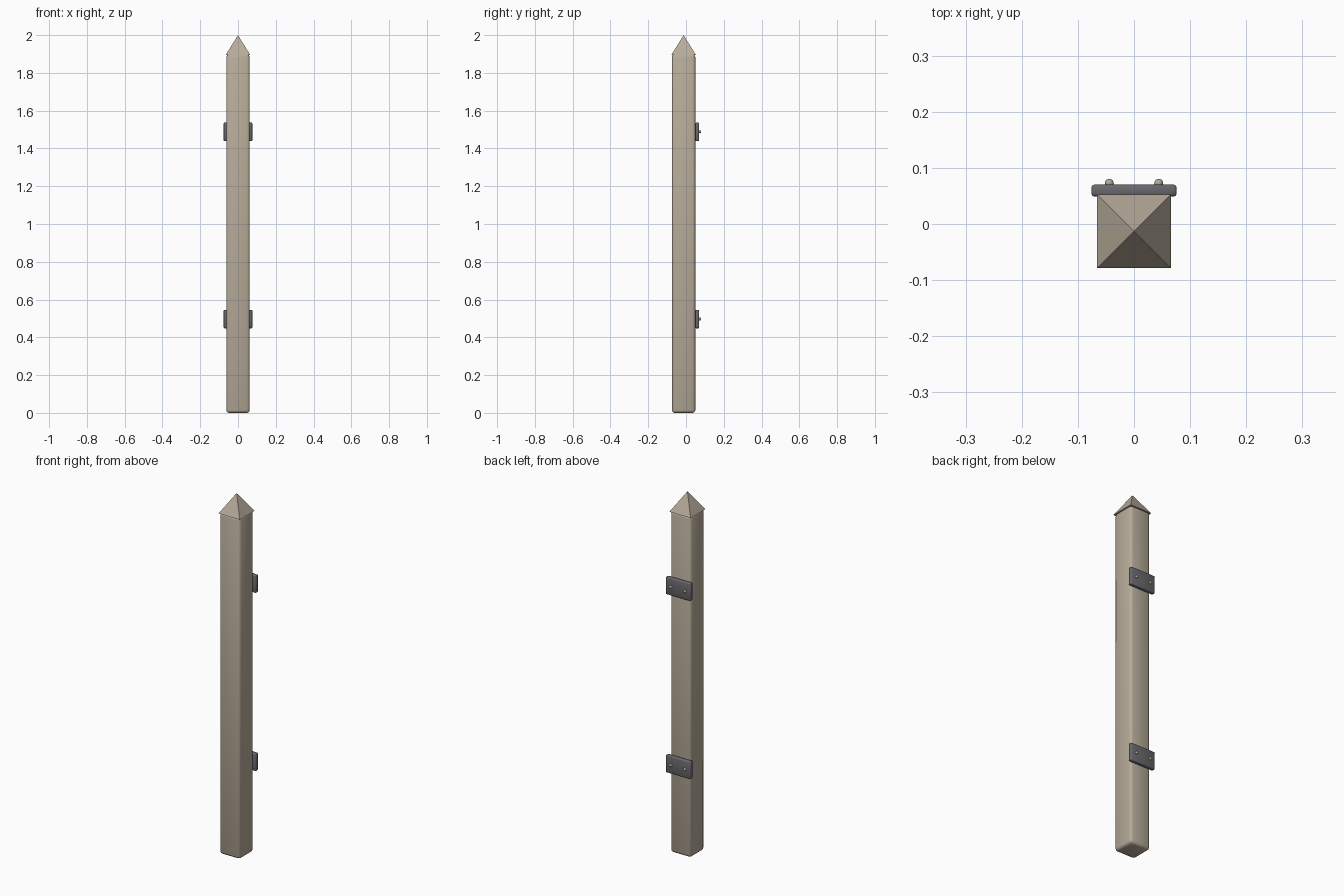
import bpy, math

if "Cube" in bpy.data.objects:
    bpy.data.objects.remove(bpy.data.objects["Cube"], do_unlink=True)


def material(name, color, metallic=0.0):
    mat = bpy.data.materials.new(name)
    mat.use_nodes = True
    mat.diffuse_color = (*color, 1)
    bsdf = mat.node_tree.nodes["Principled BSDF"]
    bsdf.inputs["Base Color"].default_value = (*color, 1)
    bsdf.inputs["Roughness"].default_value = 0.8
    return mat


wood = material("weathered wood", (0.47, 0.41, 0.32))
iron = material("dark iron", (0.14, 0.14, 0.155))
rivet_metal = material("pale rivet", (0.42, 0.40, 0.34))

POST_Y = -0.0125


def finish(obj, name, mat, angle=50):
    obj.name = name
    obj.data.materials.clear()
    obj.data.materials.append(mat)
    bpy.ops.object.shade_smooth_by_angle(angle=math.radians(angle))
    return obj


def box(name, mat, center, size, bevel, segments=2):
    bpy.ops.mesh.primitive_cube_add(size=1, location=center)
    obj = bpy.context.object
    obj.scale = size
    bpy.ops.object.transform_apply(location=False, rotation=False, scale=True)
    mod = obj.modifiers.new("Soft edges", "BEVEL")
    mod.width = bevel
    mod.segments = segments
    bpy.ops.object.modifier_apply(modifier=mod.name)
    return finish(obj, name, mat)


# Square post with softened corners
box("post", wood, (0, POST_Y, 0.949), (0.124, 0.124, 1.898), 0.014)

# Pointed cap, slightly wider than the post
half = 0.0655
bpy.ops.mesh.primitive_cone_add(vertices=4, radius1=half * math.sqrt(2), depth=0.106,
                                location=(0, POST_Y, 1.947), rotation=(0, 0, math.pi / 4))
finish(bpy.context.object, "pointed_cap", wood, 20)

# Iron plates on the back, each with two rivets
for level, z in (("lower", 0.497), ("upper", 1.488)):
    box(level + "_bracket", iron, (0, 0.0595, z), (0.152, 0.021, 0.098), 0.005)
    for side, sign in (("left", 1), ("right", -1)):
        bpy.ops.mesh.primitive_uv_sphere_add(segments=12, ring_count=8, radius=0.008,
                                             location=(sign * 0.044, 0.0725, z))
        finish(bpy.context.object, f"{level}_{side}_rivet", rivet_metal)
